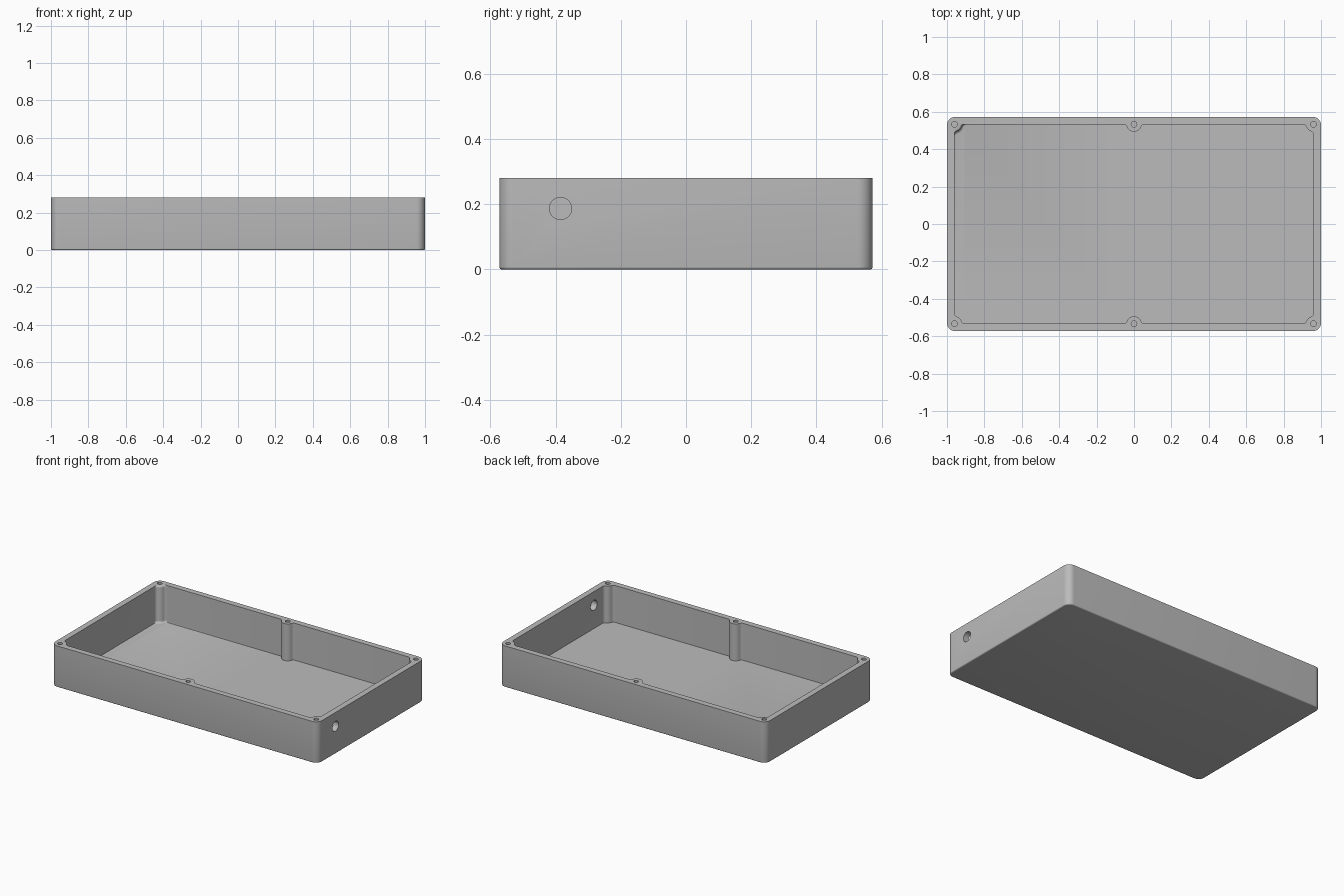
import bpy
import bmesh
from math import sin, cos, asin, pi, sqrt

if "Cube" in bpy.data.objects:
    bpy.data.objects.remove(bpy.data.objects["Cube"])

HX, HY, HEIGHT = 1.0, 0.573, 0.28
WALL, FLOOR = 0.04, 0.03
IX, IY = HX - WALL, HY - WALL
BOSS, FILLET = 0.04, 0.02

grey = bpy.data.materials.new("plain_grey")
grey.use_nodes = True
colour = (0.5, 0.5, 0.5, 1)
grey.diffuse_color = colour
grey.node_tree.nodes["Principled BSDF"].inputs["Base Color"].default_value = colour


def arc(cx, cy, r, a0, a1, n):
    return [(cx + r * cos(a0 + (a1 - a0) * i / n),
             cy + r * sin(a0 + (a1 - a0) * i / n)) for i in range(n + 1)]


def loft(name, rings):
    """Closed solid from (outline, z) levels, listed bottom to top."""
    bm = bmesh.new()
    loops = [[bm.verts.new((x, y, z)) for x, y in ring] for ring, z in rings]
    for low, high in zip(loops, loops[1:]):
        n = len(low)
        for i in range(n):
            j = (i + 1) % n
            bm.faces.new((low[i], low[j], high[j], high[i]))
    bm.faces.new(loops[0])
    bm.faces.new(loops[-1])
    bmesh.ops.recalc_face_normals(bm, faces=bm.faces)
    mesh = bpy.data.meshes.new(name)
    bm.to_mesh(mesh)
    bm.free()
    obj = bpy.data.objects.new(name, mesh)
    bpy.context.collection.objects.link(obj)
    mesh.materials.append(grey)
    return obj


def rounded_rectangle(inset):
    r = 0.045
    x, y = HX - r, HY - r
    pts = []
    for k, (sx, sy) in enumerate([(1, 1), (-1, 1), (-1, -1), (1, -1)]):
        pts += arc(sx * x, sy * y, r - inset, k * pi / 2, (k + 1) * pi / 2, 10)
    return pts


def boss_outline(cx, cy, start, span, r):
    """Screw boss arc with a fillet into the wall on each side."""
    reach = r + FILLET
    t = asin(FILLET / reach)
    a, b = start + t, start + span - t
    pts = arc(cx + reach * cos(a), cy + reach * sin(a), FILLET,
              start + 3 * pi / 2, a + pi, 6)
    pts += arc(cx, cy, r, a, b, 16)[1:-1]
    pts += arc(cx + reach * cos(b), cy + reach * sin(b), FILLET,
               b + pi, start + span + pi / 2, 6)
    return pts


# centre, direction of the first wall, angle swept
bosses = [(IX, IY, pi, pi / 2), (IX, -IY, pi / 2, pi / 2), (0, -IY, 0, pi),
          (-IX, -IY, 0, pi / 2), (-IX, IY, 3 * pi / 2, pi / 2), (0, IY, pi, pi)]


def cavity_outline(special_radius):
    pts = []
    for x, y, start, span in bosses:
        special = x < 0 and y > 0
        pts += boss_outline(x, y, start, span, special_radius if special else BOSS)
    return pts


# Outer body with a small rounded bottom edge
E = 0.008
levels = [(rounded_rectangle(E * (1 - sin(i * pi / 8))), E * (1 - cos(i * pi / 8)))
          for i in range(5)]
body = loft("enclosure_body", levels + [(rounded_rectangle(0), HEIGHT)])

# Cavity, with the back corner boss flared at the floor and rounded at the top
q = [i * pi / 12 for i in range(7)]
flare, crown = 0.015, 0.012
levels = [(cavity_outline(BOSS + flare * (1 - sin(a))), FLOOR + flare * (1 - cos(a)))
          for a in q]
levels += [(cavity_outline(BOSS - crown * (1 - cos(a))), HEIGHT - crown * (1 - sin(a)))
           for a in q]
levels.append((cavity_outline(BOSS - crown), HEIGHT + 0.1))
cutters = [loft("cavity_cutter", levels)]

# Screw holes
for x, y, _, _ in bosses:
    ring = arc(x, y, 0.015, 0, 2 * pi, 24)[:-1]
    cutters.append(loft("screw_hole_cutter", [(ring, 0.1), (ring, HEIGHT + 0.1)]))

# Cable port through the side wall
ring = arc(0, 0, 0.034, 0, 2 * pi, 40)[:-1]
port = loft("cable_port_cutter", [(ring, -0.08), (ring, 0.08)])
port.rotation_euler = (0, pi / 2, 0)
port.location = (HX - 0.01, -0.385, 0.187)
cutters.append(port)

for cutter in cutters:
    cutter.hide_render = True
    mod = body.modifiers.new(cutter.name, "BOOLEAN")
    mod.operation = "DIFFERENCE"
    mod.solver = "EXACT"
    mod.object = cutter

# Apply the cuts and remove the helpers
bpy.ops.object.select_all(action="DESELECT")
bpy.context.view_layer.objects.active = body
body.select_set(True)
bpy.context.view_layer.update()
for mod in list(body.modifiers):
    bpy.ops.object.modifier_apply(modifier=mod.name)
for cutter in cutters:
    bpy.data.objects.remove(cutter)
bpy.ops.object.shade_smooth_by_angle(angle=pi / 6)
